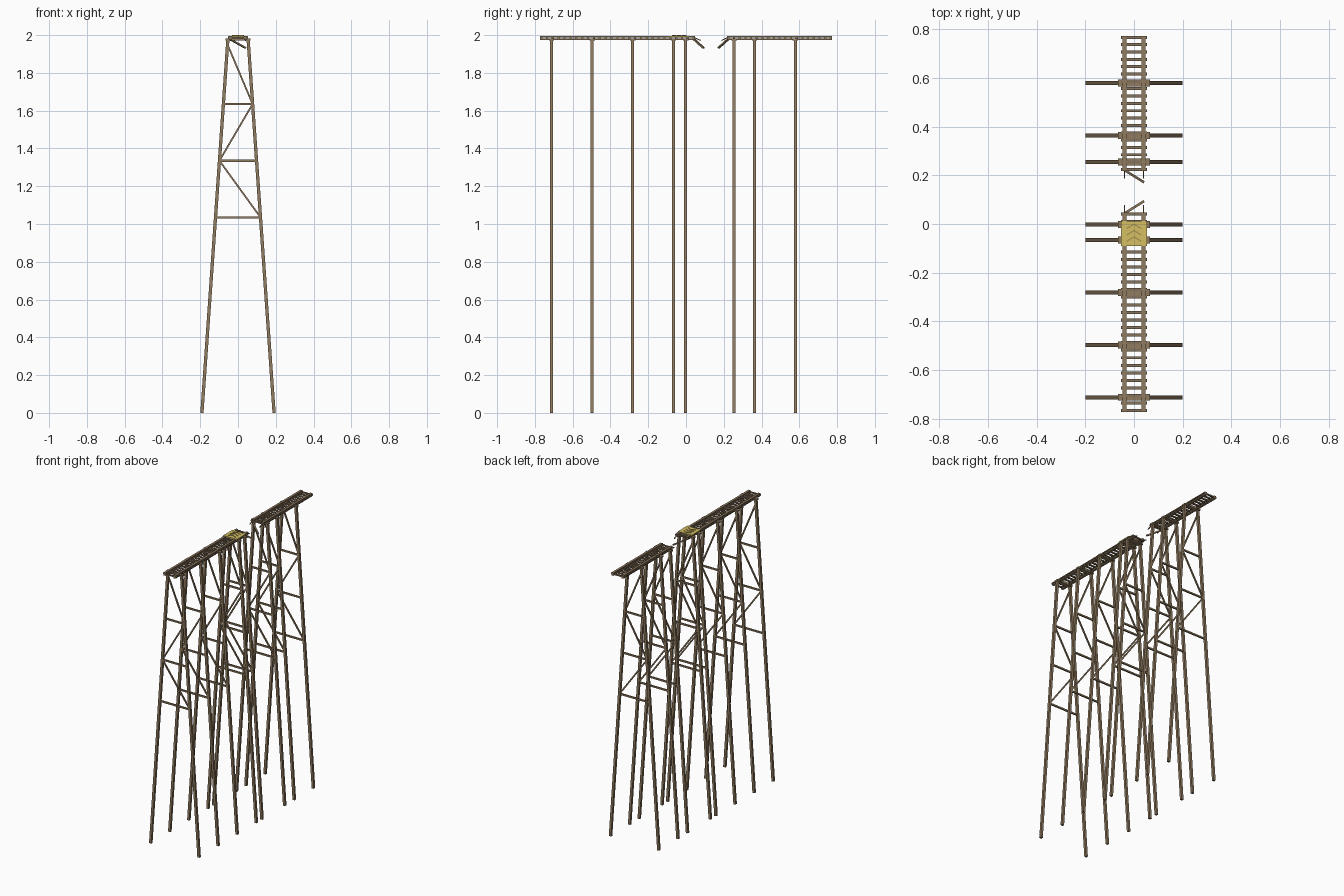
import bpy, bmesh
from mathutils import Vector, Matrix

cube = bpy.data.objects.get("Cube")
if cube:
    bpy.data.objects.remove(cube, do_unlink=True)


def material(name, rgb):
    m = bpy.data.materials.new(name)
    m.use_nodes = True
    m.diffuse_color = (*rgb, 1)
    m.node_tree.nodes["Principled BSDF"].inputs["Base Color"].default_value = (*rgb, 1)
    return m


WOOD = material("weathered wood", (0.285, 0.20, 0.118))
DARK = material("dark wood", (0.235, 0.17, 0.105))
YELLOW = material("faded yellow", (0.66, 0.52, 0.13))
OCHRE = material("dark ochre", (0.42, 0.32, 0.08))


def finish(name, bm, mat):
    mesh = bpy.data.meshes.new(name)
    bm.to_mesh(mesh)
    bm.free()
    mesh.materials.append(mat)
    obj = bpy.data.objects.new(name, mesh)
    bpy.context.collection.objects.link(obj)


def box(bm, x, y, z):
    """Box between three (low, high) ranges."""
    size = Matrix.Diagonal((x[1] - x[0], y[1] - y[0], z[1] - z[0], 1))
    mid = Vector((sum(x) / 2, sum(y) / 2, sum(z) / 2))
    bmesh.ops.create_cube(bm, size=1, matrix=Matrix.Translation(mid) @ size)


def beam(bm, a, b, width, height):
    """Square beam from a to b."""
    a, b = Vector(a), Vector(b)
    turn = (b - a).to_track_quat('X', 'Z').to_matrix().to_4x4()
    size = Matrix.Diagonal(((b - a).length, width, height, 1))
    bmesh.ops.create_cube(bm, size=1, matrix=Matrix.Translation((a + b) / 2) @ turn @ size)


def leg_x(z):
    return 0.191 - 0.0695 * z


# Trestle bents: two leaning legs, a cap and zigzag bracing
BENTS = [-0.712, -0.497, -0.282, -0.066, -0.002, 0.255, 0.363, 0.579]
LEVELS = [1.95, 1.635, 1.335, 1.035]
for i, y in enumerate(BENTS):
    bm = bmesh.new()
    for s in (-1, 1):
        beam(bm, (s * leg_x(0), y, 0), (s * leg_x(1.976), y, 1.976), 0.016, 0.017)
    finish(f"trestle_legs_{i + 1}", bm, WOOD)

    bm = bmesh.new()
    box(bm, (-0.065, 0.065), (y - 0.014, y + 0.014), (1.972, 1.983))
    finish(f"trestle_cap_{i + 1}", bm, WOOD)

    bm = bmesh.new()
    side = -1
    for top, low in zip(LEVELS, LEVELS[1:]):
        beam(bm, (side * leg_x(top), y, top), (-side * leg_x(low), y, low), 0.009, 0.009)
        beam(bm, (-leg_x(low), y, low), (leg_x(low), y, low), 0.010, 0.011)
        side = -side
    finish(f"trestle_braces_{i + 1}", bm, WOOD)

# Track: stringers below, sleepers, rails above; broken ends face the gap
for name, start, end, inner in (("front", -0.773, 0.047, 1), ("back", 0.773, 0.218, -1)):
    lo, hi = min(start, end), max(start, end)
    rails, sleepers, broken = bmesh.new(), bmesh.new(), bmesh.new()
    for s in (-1, 1):
        x = s * 0.039
        box(rails, (x - 0.008, x + 0.008), (lo, hi), (1.974, 1.982))
        box(rails, (x - 0.008, x + 0.008), (lo, hi), (1.988, 1.995))
        # splintered rail stub bending down
        beam(broken, (x, end - inner * 0.01, 1.990), (x, end + inner * 0.03, 1.972), 0.006, 0.005)
    count = round((hi - lo) / 0.0313)
    step = (end - start - inner * 0.012) / count
    for k in range(count + 1):
        y = start + inner * 0.006 + k * step
        box(sleepers, (-0.053, 0.053), (y - 0.006, y + 0.006), (1.981, 1.989))
    # loose sleeper hanging off the end
    beam(broken, (-0.042, end - inner * 0.005, 1.978), (0.04, end + inner * 0.046, 1.932), 0.010, 0.009)
    finish(f"{name}_rails", rails, WOOD)
    finish(f"{name}_sleepers", sleepers, DARK)
    finish(f"{name}_broken_end", broken, WOOD)

# Yellow pad with chevrons pointing at the gap
bm = bmesh.new()
box(bm, (-0.054, 0.054), (-0.09, 0.012), (1.990, 1.9965))
finish("launch_pad", bm, YELLOW)
bm = bmesh.new()
for k in range(3):
    y = -0.062 + k * 0.026
    for s in (-1, 1):
        beam(bm, (s * 0.03, y - 0.009, 1.998), (0, y + 0.009, 1.998), 0.006, 0.004)
finish("pad_chevrons", bm, OCHRE)
